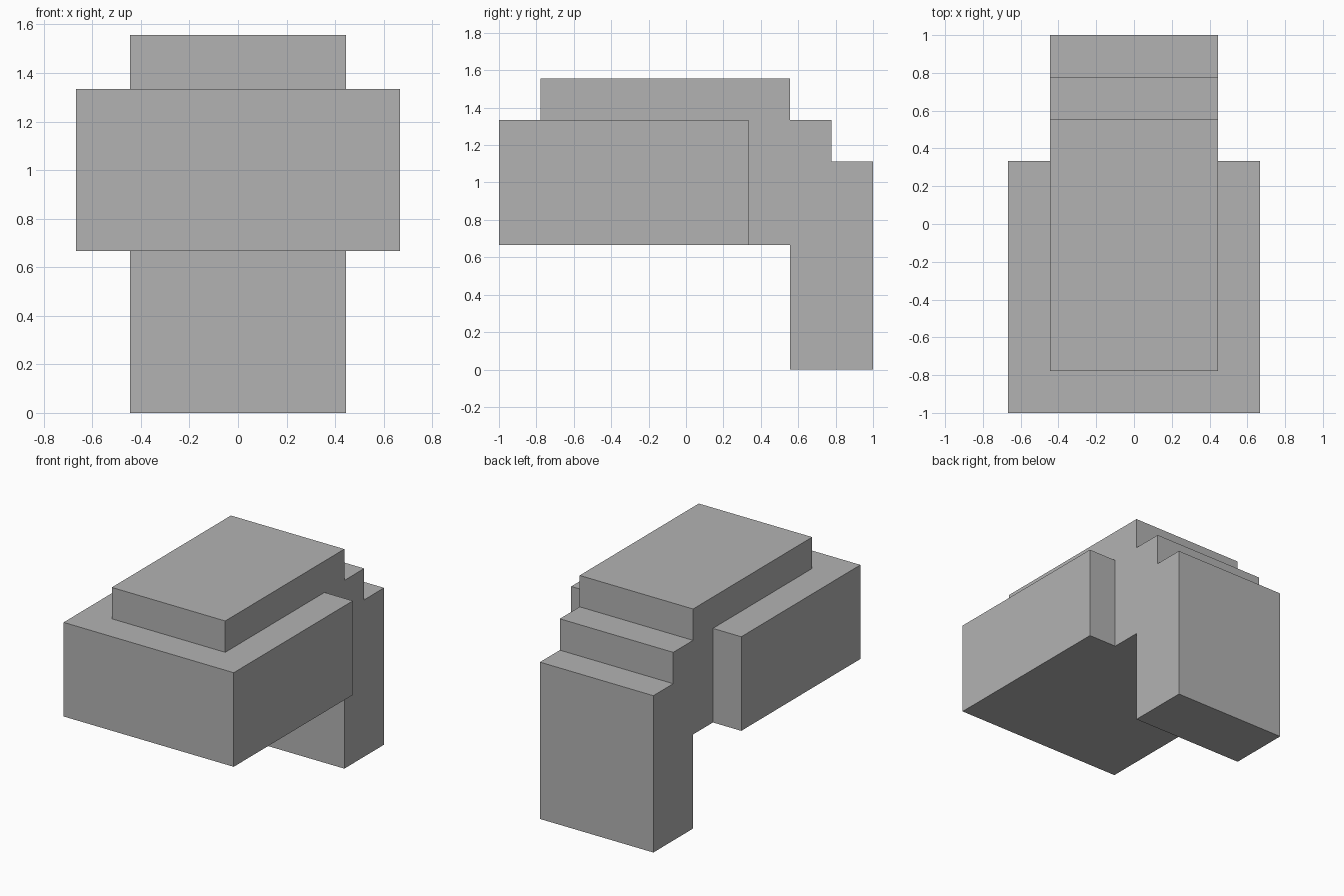
import bpy
import bmesh

cube = bpy.data.objects.get("Cube")
if cube:
    bpy.data.objects.remove(cube, do_unlink=True)

U = 2 / 9  # grid step: every edge lies on a multiple of this

grey = bpy.data.materials.new("plain grey")
grey.use_nodes = True
colour = (0.45, 0.45, 0.45, 1)
grey.diffuse_color = colour
grey.node_tree.nodes["Principled BSDF"].inputs["Base Color"].default_value = colour


def extrude_profile(name, half_width, profile):
    """Extrude a (y, z) side profile, in grid steps, symmetrically across x."""
    bm = bmesh.new()
    verts = [bm.verts.new((-half_width * U, y * U, z * U)) for y, z in profile]
    face = bm.faces.new(verts)
    result = bmesh.ops.extrude_face_region(bm, geom=[face], use_keep_orig=True)
    moved = [v for v in result["geom"] if isinstance(v, bmesh.types.BMVert)]
    bmesh.ops.translate(bm, verts=moved, vec=(2 * half_width * U, 0, 0))
    bmesh.ops.recalc_face_normals(bm, faces=bm.faces)
    mesh = bpy.data.meshes.new(name)
    bm.to_mesh(mesh)
    bm.free()
    mesh.materials.append(grey)
    obj = bpy.data.objects.new(name, mesh)
    bpy.context.collection.objects.link(obj)
    return obj


# Wide block at the front
extrude_profile("front_block", 3, [(-4.5, 3), (1.5, 3), (1.5, 6), (-4.5, 6)])

# Narrow body: cap over the block, steps down the back, and the rear leg
extrude_profile("stepped_body", 2, [
    (-3.5, 6), (1.5, 6), (1.5, 3), (2.5, 3), (2.5, 0), (4.5, 0),
    (4.5, 5), (3.5, 5), (3.5, 6), (2.5, 6), (2.5, 7), (-3.5, 7),
])
